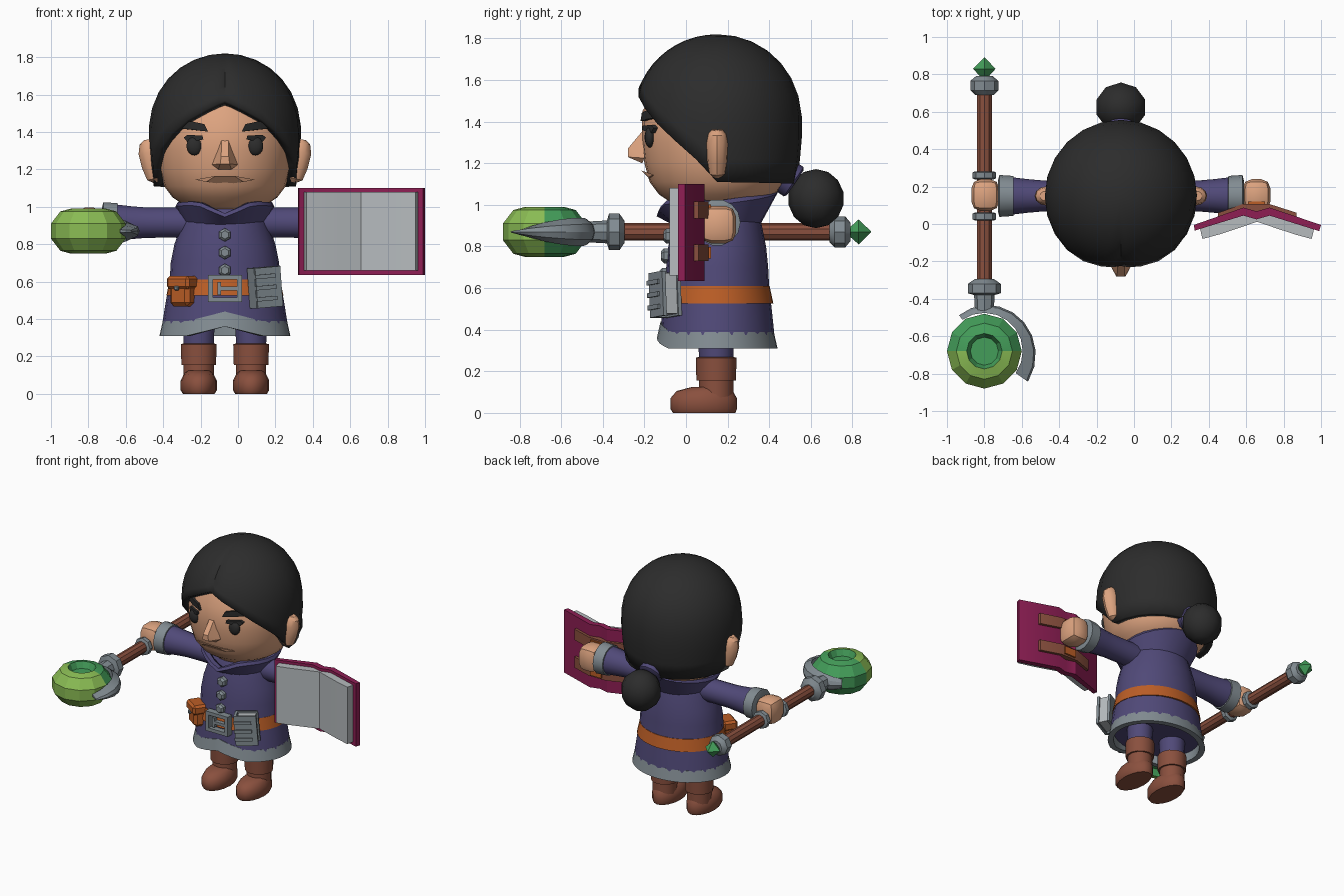
import bpy, bmesh, math
from mathutils import Matrix, Vector

if "Cube" in bpy.data.objects:
    bpy.data.objects.remove(bpy.data.objects["Cube"])

CX, CY = -0.07, 0.15          # body axis
I = Matrix.Identity(4)


def material(name, r, g, b):
    m = bpy.data.materials.new(name)
    m.diffuse_color = [((c / 255 + 0.055) / 1.055) ** 2.4 for c in (r, g, b)] + [1]
    m.use_nodes = True
    m.node_tree.nodes["Principled BSDF"].inputs["Base Color"].default_value = m.diffuse_color
    return m


SKIN = material("skin", 222, 164, 128)
BLACK = material("black_hair", 44, 44, 44)
PURPLE = material("purple_cloth", 80, 73, 120)
METAL = material("grey_metal", 130, 140, 146)
LEATHER = material("orange_leather", 188, 94, 38)
BROWN = material("brown_leather", 138, 80, 62)
RED = material("magenta_cover", 142, 30, 84)
PAPER = material("paper", 182, 187, 190)
LIME = material("light_green", 138, 188, 84)
GREEN = material("green", 68, 158, 90)


def finish(name, bm, mat, angle=35, matrix=I):
    bmesh.ops.remove_doubles(bm, verts=bm.verts[:], dist=0.0005)
    bmesh.ops.recalc_face_normals(bm, faces=bm.faces[:])
    bm.transform(matrix)
    me = bpy.data.meshes.new(name)
    bm.to_mesh(me)
    bm.free()
    me.materials.append(mat)
    for p in me.polygons:
        p.use_smooth = True
    me.set_sharp_from_angle(angle=math.radians(angle))
    ob = bpy.data.objects.new(name, me)
    bpy.context.collection.objects.link(ob)
    return ob


def bridge(name, rings, mat, caps=True, closed=False, angle=35, matrix=I):
    """Join rings of points; closed joins the last ring to the first."""
    bm = bmesh.new()
    vs = [[bm.verts.new(p) for p in r] for r in rings]
    n = len(vs[0])
    for k in range(len(vs) if closed else len(vs) - 1):
        a, b = vs[k], vs[(k + 1) % len(vs)]
        for i in range(n):
            j = (i + 1) % n
            bm.faces.new((a[i], a[j], b[j], b[i]))
    if caps and not closed:
        bm.faces.new(vs[0])
        bm.faces.new(vs[-1])
    return finish(name, bm, mat, angle, matrix)


def ellipse(z, rx, ry, n, cx=0, cy=0):
    return [(cx + rx * math.sin(2 * math.pi * i / n), cy - ry * math.cos(2 * math.pi * i / n), z) for i in range(n)]


def lathe(name, profile, mat, n=20, cx=0, cy=0, angle=35, matrix=I):
    """Profile entries are (z, rx) or (z, rx, ry)."""
    return bridge(name, [ellipse(p[0], p[1], p[-1], n, cx, cy) for p in profile], mat, angle=angle, matrix=matrix)


def hull(name, pts, mat, angle=35):
    bm = bmesh.new()
    for p in pts:
        bm.verts.new(p)
    bmesh.ops.convex_hull(bm, input=bm.verts[:])
    return finish(name, bm, mat, angle)


def ball(name, c, r, mat, u=14, v=9):
    bm = bmesh.new()
    bmesh.ops.create_uvsphere(bm, u_segments=u, v_segments=v, radius=1)
    return finish(name, bm, mat, 40, Matrix.Translation(c) @ Matrix.Diagonal((*r, 1)))


def box(name, c, d, mat, bevel=0.0, matrix=I, segs=1):
    bm = bmesh.new()
    bmesh.ops.create_cube(bm, size=1, matrix=Matrix.Translation(c) @ Matrix.Diagonal((*d, 1)))
    if bevel:
        bmesh.ops.bevel(bm, geom=bm.edges[:], offset=bevel, segments=segs, affect='EDGES', profile=0.5)
    return finish(name, bm, mat, 35, matrix)


def prism(name, pts, z0, z1, mat):
    return bridge(name, [[(x, y, z) for x, y in pts] for z in (z0, z1)], mat)


def lerp(table, x):
    for (x0, y0), (x1, y1) in zip(table, table[1:]):
        if x <= x1:
            return y0 + (y1 - y0) * (x - x0) / (x1 - x0)
    return table[-1][1]


# Head
lathe("head", [(0.97, .17), (1.01, .22), (1.05, .28), (1.11, .325), (1.2, .35), (1.3, .362), (1.45, .36), (1.58, .28)],
      SKIN, 28, CX, CY, 50)

# Hair cap: hairline height follows the angle, with a parting groove in front
hairline = [(0, 1.57), (28, 1.475), (53, 1.35), (75, 1.22), (88, 1.11), (180, 1.1)]
angles = [0, 5] + list(range(15, 360, 15)) + [355]
rows = []
for i in range(11):
    row = []
    for a in angles:
        z = 1.82 - (1.82 - lerp(hairline, min(a, 360 - a))) * (1 - math.cos(i / 10 * math.pi / 2))
        dome = max(0.0, 1 - (max(z - 1.38, 0) / .44) ** 2.2) if i else 0.0
        r = .408 * math.sqrt(dome) - .03 * (max(1.38 - z, 0) / .28) ** 2
        if a == 0 and 0 < i < 10:
            r *= .95
        row.append((CX + r * math.sin(math.radians(a)), CY - r * math.cos(math.radians(a)), z))
    rows.append(row)
hair = bridge("hair", rows, BLACK, caps=False)
mod = hair.modifiers.new("thickness", 'SOLIDIFY')
mod.thickness, mod.offset = .05, -1

# Hair bun and tie
ball("hair_bun", (CX, .625, 1.03), (.14, .135, .142), BLACK, 10, 7)
tilt = Matrix.Translation((CX, .497, 1.125)) @ Matrix.Rotation(math.radians(-124), 4, 'X')
lathe("hair_tie", [(-.034, .07), (-.025, .085), (.025, .085), (.034, .07)], PURPLE, 12, matrix=tilt)


# Facial features
def face_y(x):
    return CY - math.sqrt(.36 ** 2 - x * x)


def face_plate(name, s, pts):
    hull(name, [(CX + s * x, face_y(x) + d, z) for x, z in pts for d in (-.02, .02)], BLACK)


hull("nose", [(CX + x, y, z) for x, y, z in [(-.018, -.205, 1.36), (.018, -.205, 1.36), (-.02, -.28, 1.27),
     (.02, -.28, 1.27), (-.025, -.28, 1.23), (.025, -.28, 1.23), (-.068, -.2, 1.225), (.068, -.2, 1.225),
     (-.035, -.21, 1.2), (.035, -.21, 1.2)]], SKIN)
hull("lips", [(CX + x, y, z) for x, y, z in [(-.16, -.155, 1.145), (.16, -.155, 1.145), (-.05, -.215, 1.165),
     (.05, -.215, 1.165), (-.1, -.18, 1.133), (.1, -.18, 1.133), (0, -.17, 1.12)]], SKIN)
for s in (-1, 1):
    ball("eye", (CX + s * .163, face_y(.163) - .003, 1.325), (.043, .025, .05), BLACK)
    face_plate("eyelash", s, [(.115, 1.36), (.12, 1.38), (.2, 1.385), (.22, 1.37), (.2, 1.345)])
    face_plate("eyebrow", s, [(.09, 1.402), (.11, 1.442), (.17, 1.412), (.17, 1.455), (.23, 1.455), (.25, 1.42)])
    ear = Matrix.Translation((CX + s * .385, CY, 1.245)) @ Matrix.Rotation(s * .2, 4, 'Y')
    lathe("ear", [(-.115, .02, .02), (-.095, .05, .04), (-.03, .064, .05), (.05, .068, .052), (.1, .052, .042),
                  (.118, .025, .025)], SKIN, 12, matrix=ear)

# Coat with front-raised hem
lathe("coat", [(.375, .335, .275), (.5, .315, .262), (.6, .295, .25), (.7, .29, .245), (.8, .27, .235), (.9, .235, .215),
               (1, .2, .19), (1.04, .16, .16)], PURPLE, 24, CX, CY)


def band(name, rx, ry, z0, z1, t, rise, mat):
    rings = []
    for i in range(40):
        a = 2 * math.pi * i / 40
        s, c = math.sin(a), -math.cos(a)
        lift = rise * max(0, 1 - abs(s * rx) / .2) if c < 0 else 0
        rings.append([(CX + s * (rx + d), CY + c * (ry + d), z + lift)
                      for d, z in ((-t, z0), (.01, z0), (-.008, z1), (-t, z1))])
    bridge(name, rings, mat, closed=True)


band("coat_hem", .34, .28, .31, .39, .03, .05, METAL)
band("belt", .303, .26, .525, .61, .03, 0, LEATHER)

# Collar: flared ring, dipped at the front
rim = [(0, .965), (35, 1.03), (90, 1.02), (180, 1.08)]
rings = []
for i in range(24):
    a = 15 * i
    s, c = math.sin(math.radians(a)), -math.cos(math.radians(a))
    z = lerp(rim, min(a, 360 - a))
    rings.append([(CX + s * r, CY + c * r * k, h) for r, k, h in
                  ((.17, .95, .9), (.215, .95, .9), (.265, 1.1, z - .02), (.255, 1.1, z), (.225, 1.1, z))])
bridge("collar", rings, PURPLE, closed=True)

# Buttons and buckle
for z, y in ((.85, -.083), (.755, -.094), (.66, -.103)):
    lathe("button", [(-.02, .036), (.012, .036), (.025, .022)], METAL, 6,
          matrix=Matrix.Translation((CX, y, z)) @ Matrix.Rotation(math.pi / 2, 4, 'X'))
for dx in (-.078, .078):
    box("buckle_side", (CX + dx, -.125, .563), (.026, .05, .145), METAL)
for dz in (-.06, .06):
    box("buckle_bar", (CX, -.125, .563 + dz), (.14, .048, .025), METAL)
box("buckle_prong", (CX + .02, -.13, .563), (.11, .03, .022), METAL)
box("buckle_post", (CX - .03, -.13, .563), (.02, .03, .07), METAL)

# Belt pouch
M = Matrix.Translation((-.295, -.05, .55)) @ Matrix.Rotation(-.6, 4, 'Z')
box("pouch", (0, 0, -.015), (.125, .09, .135), LEATHER, .02, M)
box("pouch_flap", (0, -.005, .045), (.145, .105, .07), LEATHER, .015, M)
box("pouch_button", (0, -.058, .015), (.025, .02, .025), METAL, .005, M)

# Small clasped book on the belt
M = Matrix.Translation((.145, -.1, .57)) @ Matrix.Rotation(.45, 4, 'Z') @ Matrix.Rotation(-.08, 4, 'Y')
for y in (-.04, .04):
    box("small_book_cover", (0, y, 0), (.15, .018, .215), METAL, 0, M)
box("small_book_pages", (.005, 0, 0), (.12, .07, .195), PAPER, 0, M)
box("small_book_spine", (-.07, 0, 0), (.018, .085, .215), METAL, 0, M)
for z in (-.06, 0, .06):
    box("small_book_strap", (-.02, -.05, z), (.12, .018, .022), METAL, 0, M)

# Legs, boots, arms and hands
for s in (-1, 1):
    x = CX + s * .14
    lathe("leg", [(.2, .08), (.4, .088)], PURPLE, 14, x, .145)
    lathe("boot_shaft", [(.06, .083), (.155, .083), (.155, .095), (.265, .098), (.27, .08)], BROWN, 14, x, .145)
    bridge("boot_foot", [ellipse(z, rx, ry, 16, x, cy) for z, rx, ry, cy in
           ((0, .085, .15, .087), (.02, .097, .16, .085), (.07, .097, .16, .085), (.105, .08, .135, .09),
            (.125, .06, .09, .12))], BROWN, angle=45)
    R = Matrix.Rotation(s * math.pi / 2, 4, 'Y')
    M = Matrix.Translation((CX, CY, .915)) @ R
    lathe("sleeve", [(.1, .085), (.3, .082), (.42, .083), (.5, .09), (.585, .1)], PURPLE, 14, matrix=M)
    lathe("cuff", [(.572, .09), (.575, .107), (.65, .112), (.658, .08)], METAL, 14, matrix=M)
    box("hand", (CX + s * .725, CY + .005, .905), (.15, .17, .18), SKIN, .05, segs=2)

# Staff along y
M = Matrix.Translation((-.8, 0, .87)) @ Matrix.Rotation(-math.pi / 2, 4, 'X')
lathe("staff_shaft", [(-.4, .042), (.72, .042)], BROWN, 10, matrix=M)
lathe("staff_head_ring", [(-.47, .05), (-.38, .055), (-.37, .088), (-.32, .088), (-.295, .052)], METAL, 8, matrix=M)
lathe("staff_end_ring", [(.69, .05), (.715, .075), (.765, .075), (.79, .045)], METAL, 8, matrix=M)
for y in (.04, .26):
    lathe("grip_ring", [(y - .022, .05), (y - .015, .063), (y + .015, .063), (y + .022, .05)], METAL, 8, matrix=M)
lathe("end_gem", [(.765, .002), (.83, .06), (.89, .002)], GREEN, 4, angle=20, matrix=M)

# Flattened orb, lighter toward the front
orb = lathe("staff_orb", [(-.075, .075), (-.12, .095), (-.105, .15), (-.04, .2), (.04, .2), (.105, .15), (.12, .095),
                          (.075, .075)], LIME, 12, -.8, -.68, 20, Matrix.Translation((0, 0, .87)))
orb.data.materials.append(GREEN)
for p in orb.data.polygons:
    inner = math.hypot(p.center.x + .8, p.center.y + .68) < .09
    p.material_index = 1 if inner or p.center.y > -.7 else 0

# Crescent claw wrapping the orb
rings = []
for i in range(10):
    t = i / 9
    a = math.radians(125 - 160 * t)
    r0, r1 = .205, .225 + .05 * t
    h = .068 * math.sin(math.pi * min(.12 + .88 * t, .985)) ** .7
    rings.append([(-.8 + r * math.cos(a), -.68 + r * math.sin(a), .87 + z)
                  for r, z in ((r0, -h), (r1, -h * .55), (r1 + .01, 0), (r1, h * .55), (r0, h))])
bridge("orb_claw", rings, METAL, angle=25)

# Open book with straps behind
prism("book_cover", [(.32, -.005), (.585, .088), (.655, .068), (.725, .088), (1, -.005), (.99, -.038), (.725, .045),
                     (.655, .025), (.585, .045), (.325, -.035)], .635, 1.1, RED)
for s in (-1, 1):
    prism("book_pages", [(.658 + s * x, y) for x, y in
          ((0, .035), (.07, .05), (.305, -.025), (.292, -.08), (.2, -.055), (.1, -.022), (0, .012))], .66, 1.08, PAPER)
for z in (.77, .975):
    prism("book_strap", [(.45, .06), (.585, .108), (.72, .108), (.87, .06), (.87, .03), (.72, .06), (.585, .06),
                         (.45, .03)], z - .04, z + .04, BROWN)
    box("strap_loop", (.655, .11, z), (.09, .02, .055), LEATHER)
